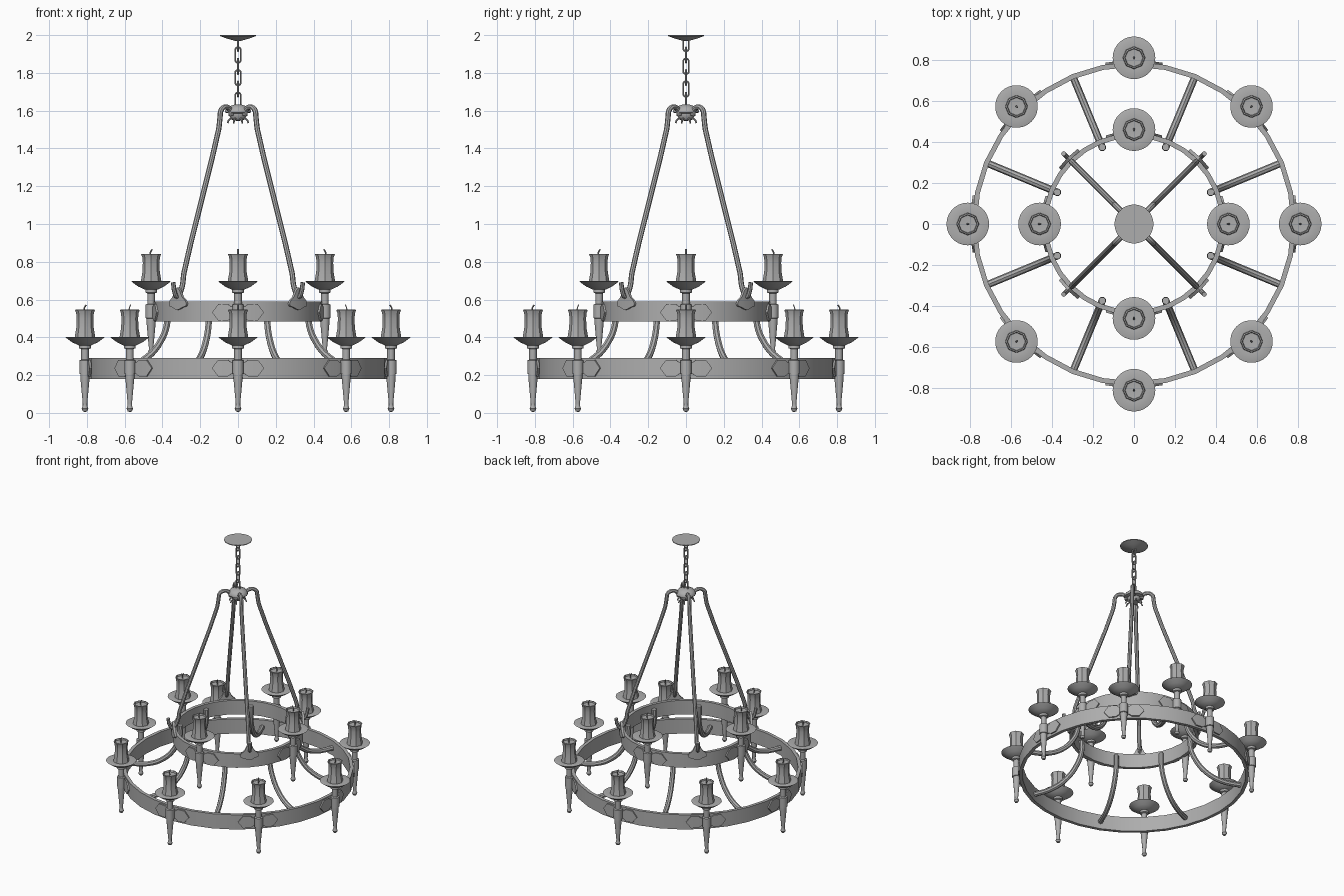
import bpy, bmesh
from math import sin, cos, pi, radians
from mathutils import Matrix, Vector

cube = bpy.data.objects.get("Cube")
if cube:
    bpy.data.objects.remove(cube)

iron = bpy.data.materials.new("grey iron")
iron.use_nodes = True
GREY = (0.42, 0.42, 0.42, 1)
iron.diffuse_color = GREY
iron.node_tree.nodes["Principled BSDF"].inputs["Base Color"].default_value = GREY


def add(name, mesh, angle=40):
    obj = bpy.data.objects.new(name, mesh)
    bpy.context.collection.objects.link(obj)
    mesh.materials.clear()
    mesh.materials.append(iron)
    bpy.ops.object.select_all(action='DESELECT')
    obj.select_set(True)
    bpy.context.view_layer.objects.active = obj
    bpy.ops.object.shade_smooth_by_angle(angle=radians(angle))
    return obj


def finish(name, bm, angle=40):
    bmesh.ops.recalc_face_normals(bm, faces=bm.faces)
    mesh = bpy.data.meshes.new(name)
    bm.to_mesh(mesh)
    bm.free()
    return add(name, mesh, angle)


def lathe(name, profile, sides, closed=False, angle=40):
    """Spin (radius, z) points round the z axis."""
    bm = bmesh.new()
    verts = [bm.verts.new((r, 0, z)) for r, z in profile]
    loop = verts + verts[:1] if closed else verts
    edges = [bm.edges.new(pair) for pair in zip(loop, loop[1:])]
    bmesh.ops.spin(bm, geom=verts + edges, cent=(0, 0, 0), axis=(0, 0, 1),
                   angle=2 * pi, steps=sides, use_merge=True)
    bmesh.ops.remove_doubles(bm, verts=bm.verts, dist=0.0005)
    return finish(name, bm, angle)


def tube(name, points, radius, cyclic=False, smooth=True, sides=2):
    """Sweep a round section along a path of points."""
    curve = bpy.data.curves.new(name, 'CURVE')
    curve.dimensions = '3D'
    curve.bevel_depth = radius
    curve.bevel_resolution = sides
    curve.use_fill_caps = True
    curve.resolution_u = 4
    if smooth:
        spline = curve.splines.new('BEZIER')
        spline.bezier_points.add(len(points) - 1)
        for bp, p in zip(spline.bezier_points, points):
            bp.co = p
            bp.handle_left_type = bp.handle_right_type = 'AUTO'
    else:
        spline = curve.splines.new('POLY')
        spline.points.add(len(points) - 1)
        for sp, p in zip(spline.points, points):
            sp.co = (*p, 1)
    spline.use_cyclic_u = cyclic
    temp = bpy.data.objects.new(name + "_path", curve)
    bpy.context.collection.objects.link(temp)
    deps = bpy.context.evaluated_depsgraph_get()
    mesh = bpy.data.meshes.new_from_object(temp.evaluated_get(deps))
    bpy.data.objects.remove(temp)
    return add(name, mesh)


def curved_plate(name, half, radius, thick):
    """Mirrored plate of (offset, low z, high z) columns, wrapped on a ring."""
    cols = [(-s, a, b) for s, a, b in half[:0:-1]] + half
    bm = bmesh.new()
    rows = []
    for s, low, high in cols:
        a = s / radius
        rows.append([bm.verts.new((radius * cos(a), radius * sin(a), z))
                     for z in (low, high)])
    for (a, b), (c, d) in zip(rows, rows[1:]):
        bm.faces.new((a, c, d, b))
    bmesh.ops.remove_doubles(bm, verts=bm.verts, dist=0.0005)
    bmesh.ops.recalc_face_normals(bm, faces=bm.faces)
    bmesh.ops.solidify(bm, geom=bm.faces[:], thickness=thick)
    return finish(name, bm, 30)


def repeat_around(parts, count, start=0.0, rise=0.0):
    """Place linked copies of parts, modelled on +x, round the z axis."""
    for i in range(count):
        turn = Matrix.Rotation(start + 2 * pi * i / count, 4, 'Z')
        for part in parts:
            copy = part.copy()
            copy.name = f"{part.name}_{i + 1}"
            bpy.context.collection.objects.link(copy)
            copy.matrix_world = turn @ Matrix.Translation((0, 0, rise)) @ part.matrix_basis
    for part in parts:
        bpy.data.objects.remove(part)


# Two flat hoops
def hoop(name, r, low, high):
    lathe(name, [(r - 0.024, low), (r, low), (r, high), (r - 0.024, high)], 32, True)


OUTER, INNER, RISE = 0.79, 0.445, 0.295
hoop("outer_hoop", OUTER, 0.18, 0.29)
hoop("inner_hoop", INNER, 0.485, 0.59)


# Candle holders with wrapped bracket plates
def candle_set(prefix, ring, centre):
    stem = lathe(prefix + "_stem", [
        (0, 0.004), (0.011, 0.008), (0.018, 0.022), (0.012, 0.038), (0.012, 0.05),
        (0.025, 0.19), (0.025, 0.205), (0.03, 0.207), (0.03, 0.278), (0.02, 0.282),
        (0.02, 0.338), (0.031, 0.342), (0.031, 0.365), (0, 0.365)], 12)
    pan = lathe(prefix + "_drip_pan", [
        (0, 0.356), (0.035, 0.358), (0.07, 0.375), (0.104, 0.4), (0.1, 0.402),
        (0.05, 0.396), (0, 0.394)], 28)
    candle = lathe(prefix + "_candle", [
        (0, 0.39), (0.056, 0.39), (0.053, 0.41), (0.046, 0.45), (0.044, 0.5),
        (0.047, 0.53), (0.053, 0.545), (0.046, 0.547), (0.043, 0.535), (0, 0.532)], 8, angle=25)
    wick = tube(prefix + "_wick", [(0, 0, 0.53), (0.004, 0, 0.553), (-0.006, 0, 0.572)],
                0.004, sides=0)
    for part in (stem, pan, candle, wick):
        part.location.x = centre
    mid = 0.237
    shape = [(0, 0.03), (0.035, 0.03), (0.055, 0.044), (0.105, 0.044), (0.14, 0)]
    plate = curved_plate(prefix + "_bracket_plate",
                         [(s, mid - h, mid + h) for s, h in shape], ring + 0.008, 0.01)
    return [stem, pan, candle, wick, plate]


repeat_around(candle_set("outer", OUTER, 0.81), 8)
repeat_around(candle_set("inner", INNER, 0.46), 4, rise=RISE)

# Curved arms joining the hoops
arm = tube("hoop_arm", [(r, 0, z) for r, z in (
    (0.405, 0.56), (0.405, 0.48), (0.44, 0.385), (0.52, 0.295), (0.63, 0.245),
    (0.775, 0.235))], 0.018)
repeat_around([arm], 8, pi / 8)

# Hanging rods with hooked ends and fishtail plates
rod = tube("hanging_rod", [(r, 0, z) for r, z in (
    (0.05, 1.575), (0.06, 1.605), (0.09, 1.62), (0.125, 1.605), (0.135, 1.56),
    (0.145, 1.5), (0.405, 0.74), (0.415, 0.68), (0.432, 0.635))], 0.014)
hook = tube("rod_hook", [(r, 0, z) for r, z in (
    (0.43, 0.64), (0.455, 0.615), (0.475, 0.64), (0.485, 0.69))], 0.012)
tail = curved_plate("rod_fishtail", [
    (0, 0.545, 0.665), (0.018, 0.55, 0.65), (0.035, 0.558, 0.615),
    (0.06, 0.565, 0.592), (0.066, 0.575, 0.578)], INNER + 0.012, 0.016)
repeat_around([rod, hook, tail], 4, pi / 4)

# Hub that carries the rods
lathe("rod_hub", [(0, 1.545), (0.03, 1.55), (0.045, 1.57), (0.045, 1.585), (0.068, 1.59),
                  (0.068, 1.6), (0.055, 1.62), (0.02, 1.632), (0, 1.632)], 16)
repeat_around([tube("hub_claw", [(0.03, 0, 1.56), (0.05, 0, 1.553), (0.06, 0, 1.535)], 0.005)],
              8, pi / 8)

# Chain of alternating long links
LINKS, HALF, WIDE = 6, 0.026, 0.015
for i in range(LINKS):
    pts = []
    for k in range(12):
        a = 2 * pi * (k + 0.5) / 12
        end = HALF if sin(a) > 0 else -HALF
        pts.append(Vector((WIDE * cos(a), 0, end + WIDE * sin(a))))
    link = tube(f"chain_link_{i + 1}", pts, 0.0055, cyclic=True, smooth=False, sides=1)
    link.location.z = 1.655 + i * 0.06
    link.rotation_euler.z = (i % 2) * pi / 2

# Ceiling canopy
lathe("ceiling_canopy", [(0, 1.968), (0.018, 1.97), (0.06, 1.982), (0.095, 1.995),
                         (0.095, 2.0), (0, 2.0)], 32)
